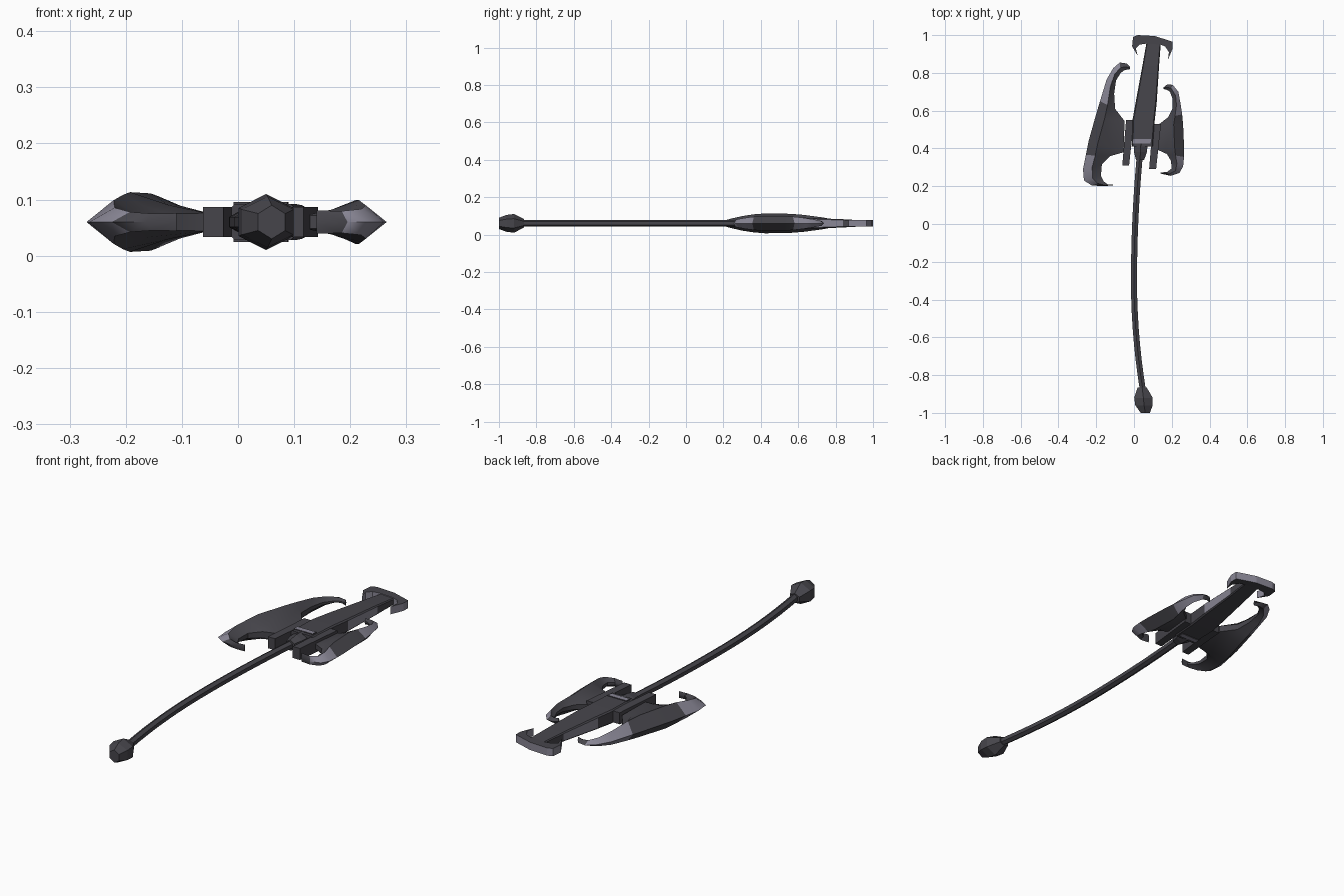
import bpy, bmesh, math

MID = 0.06  # height of the flat centre plane

cube = bpy.data.objects.get("Cube")
if cube:
    bpy.data.objects.remove(cube, do_unlink=True)


def material(name, rgb):
    mat = bpy.data.materials.new(name)
    mat.use_nodes = True
    mat.diffuse_color = (*rgb, 1)
    mat.node_tree.nodes["Principled BSDF"].inputs["Base Color"].default_value = (*rgb, 1)
    return mat


DARK = material("dark iron", (0.062, 0.06, 0.071))
LIGHT = material("pale steel", (0.25, 0.24, 0.3))


def loft(name, rings, is_light=lambda station, side: False, caps=True, smooth=0):
    """Skin closed rings of points; is_light(station, side) picks the colour."""
    bm = bmesh.new()
    loops = [[bm.verts.new((x, y, MID + z)) for x, y, z in ring] for ring in rings]
    count = len(loops[0])
    for station, (a, b) in enumerate(zip(loops, loops[1:])):
        for side in range(count):
            nxt = (side + 1) % count
            face = bm.faces.new((a[side], a[nxt], b[nxt], b[side]))
            face.material_index = int(is_light(station, side))
    if caps:
        bm.faces.new(loops[0])
        bm.faces.new(loops[-1])
    bmesh.ops.recalc_face_normals(bm, faces=bm.faces)
    mesh = bpy.data.meshes.new(name)
    bm.to_mesh(mesh)
    bm.free()
    mesh.materials.append(DARK)
    mesh.materials.append(LIGHT)
    obj = bpy.data.objects.new(name, mesh)
    bpy.context.collection.objects.link(obj)
    if smooth:
        bpy.ops.object.select_all(action="DESELECT")
        obj.select_set(True)
        bpy.context.view_layer.objects.active = obj
        bpy.ops.object.shade_smooth_by_angle(angle=math.radians(smooth))
    return obj


def hexagon(x, y, rx, rz):
    """Six-sided ring with a corner pointing up."""
    return [(x + rx * math.sin(k * math.pi / 3) / 0.866, y, rz * math.cos(k * math.pi / 3))
            for k in range(6)]


def slab(left, right, y, h, bevel=0.0):
    """Rectangular ring, optionally with chamfered corners."""
    if not bevel:
        return [(left, y, -h), (right, y, -h), (right, y, h), (left, y, h)]
    z = h - bevel
    return [(left + bevel, y, -h), (right - bevel, y, -h), (right, y, -z), (right, y, z),
            (right - bevel, y, h), (left + bevel, y, h), (left, y, z), (left, y, -z)]


# Bowed handle
def handle_x(y):
    return (0.07 if y > -0.3 else 0.14) * (y + 0.3) ** 2


steps = 16
ys = [0.42 - 1.3 * i / steps for i in range(steps + 1)]
loft("handle", [hexagon(handle_x(y), y, 0.016, 0.018) for y in ys], smooth=30)

# Faceted pommel
loft("pommel", [hexagon(0.043, -0.865, 0.024, 0.022), hexagon(0.05, -0.92, 0.049, 0.05),
                hexagon(0.053, -0.96, 0.046, 0.045), hexagon(0.06, -1.0, 0.024, 0.03)])

# Socket where the handle enters the head
loft("socket", [hexagon(0.037, 0.44, 0.038, 0.036), hexagon(0.034, 0.38, 0.034, 0.034),
                hexagon(0.032, 0.34, 0.022, 0.025)])

# Tapered head with steel flanks on the upper half
loft("head", [slab(-0.012, 0.1, 0.41, 0.032, 0.006), slab(-0.008, 0.11, 0.55, 0.032, 0.006),
              slab(0.008, 0.12, 0.64, 0.03, 0.006), slab(0.045, 0.133, 0.84, 0.022, 0.005),
              slab(0.066, 0.142, 0.96, 0.015, 0.004)],
     lambda station, side: station == 2 and side in (2, 6))

# Steel collar band
loft("collar", [slab(-0.008, 0.088, 0.425, 0.036), slab(-0.006, 0.09, 0.45, 0.036)],
     lambda station, side: side in (0, 2))

# Clamp blocks beside the head
loft("right_clamp", [slab(-0.062, -0.026, 0.31, 0.027), slab(-0.042, 0.0, 0.55, 0.027)])
loft("left_clamp", [slab(0.08, 0.117, 0.29, 0.027), slab(0.1, 0.143, 0.53, 0.027)])

# Hooked crossbar at the tip
outline = [(-0.005, 0.99), (0.02, 1.0), (0.11, 0.995), (0.205, 0.965), (0.205, 0.93),
           (0.18, 0.87), (0.185, 0.91), (0.165, 0.94), (0.14, 0.95), (0.065, 0.955),
           (0.03, 0.95), (0.01, 0.93), (0.02, 0.89), (-0.01, 0.94)]
loft("crossbar", [[(x, y, z) for x, y in outline] for z in (-0.018, 0.018)],
     lambda station, side: True)


# Crescent blades, each station given as outer edge and inner edge
def blade(name, stations, height, middle, below, above, light):
    rings = []
    for ox, oy, ix, iy in stations:
        length = math.hypot(ix - ox, iy - oy)
        t = min(0.5, 0.05 / max(length, 0.001))
        rx, ry = ox + (ix - ox) * t, oy + (iy - oy) * t
        reach = above if ry > middle else below
        h = height * max(0.1, 1 - ((ry - middle) / reach) ** 2)
        h = min(h, 0.15 * length + 0.035)
        wx, wy, wz = (rx + ix) / 2, (ry + iy) / 2, h * 0.57
        edge = h * 0.3
        rings.append([(ox, oy, 0), (rx, ry, h), (wx, wy, wz), (ix, iy, edge),
                      (ix, iy, -edge), (wx, wy, -wz), (rx, ry, -h)])
    loft(name, rings, lambda station, side: station in light and side in (0, 6), smooth=35)


blade("right_blade", [
    (-0.02, 0.83, -0.02, 0.82), (-0.04, 0.85, -0.05, 0.815), (-0.075, 0.855, -0.07, 0.8),
    (-0.11, 0.825, -0.095, 0.76), (-0.145, 0.765, -0.105, 0.69), (-0.18, 0.65, -0.1, 0.61),
    (-0.205, 0.565, -0.05, 0.545), (-0.24, 0.44, -0.055, 0.38), (-0.255, 0.365, -0.125, 0.36),
    (-0.27, 0.29, -0.17, 0.315), (-0.265, 0.23, -0.175, 0.255), (-0.225, 0.205, -0.16, 0.225),
    (-0.165, 0.2, -0.14, 0.21), (-0.11, 0.205, -0.11, 0.21)],
    0.054, 0.46, 0.3, 0.42, (2, 3, 4, 8, 9, 10))
blade("left_blade", [
    (0.155, 0.722, 0.155, 0.715), (0.175, 0.738, 0.175, 0.71), (0.205, 0.737, 0.19, 0.7),
    (0.235, 0.7, 0.205, 0.66), (0.245, 0.645, 0.205, 0.615), (0.255, 0.58, 0.18, 0.565),
    (0.26, 0.525, 0.135, 0.53), (0.265, 0.41, 0.12, 0.395), (0.265, 0.355, 0.175, 0.37),
    (0.26, 0.305, 0.195, 0.335), (0.24, 0.27, 0.2, 0.295), (0.195, 0.255, 0.175, 0.275),
    (0.14, 0.267, 0.14, 0.273)],
    0.041, 0.46, 0.27, 0.32, (2, 3, 4, 8, 9, 10))
